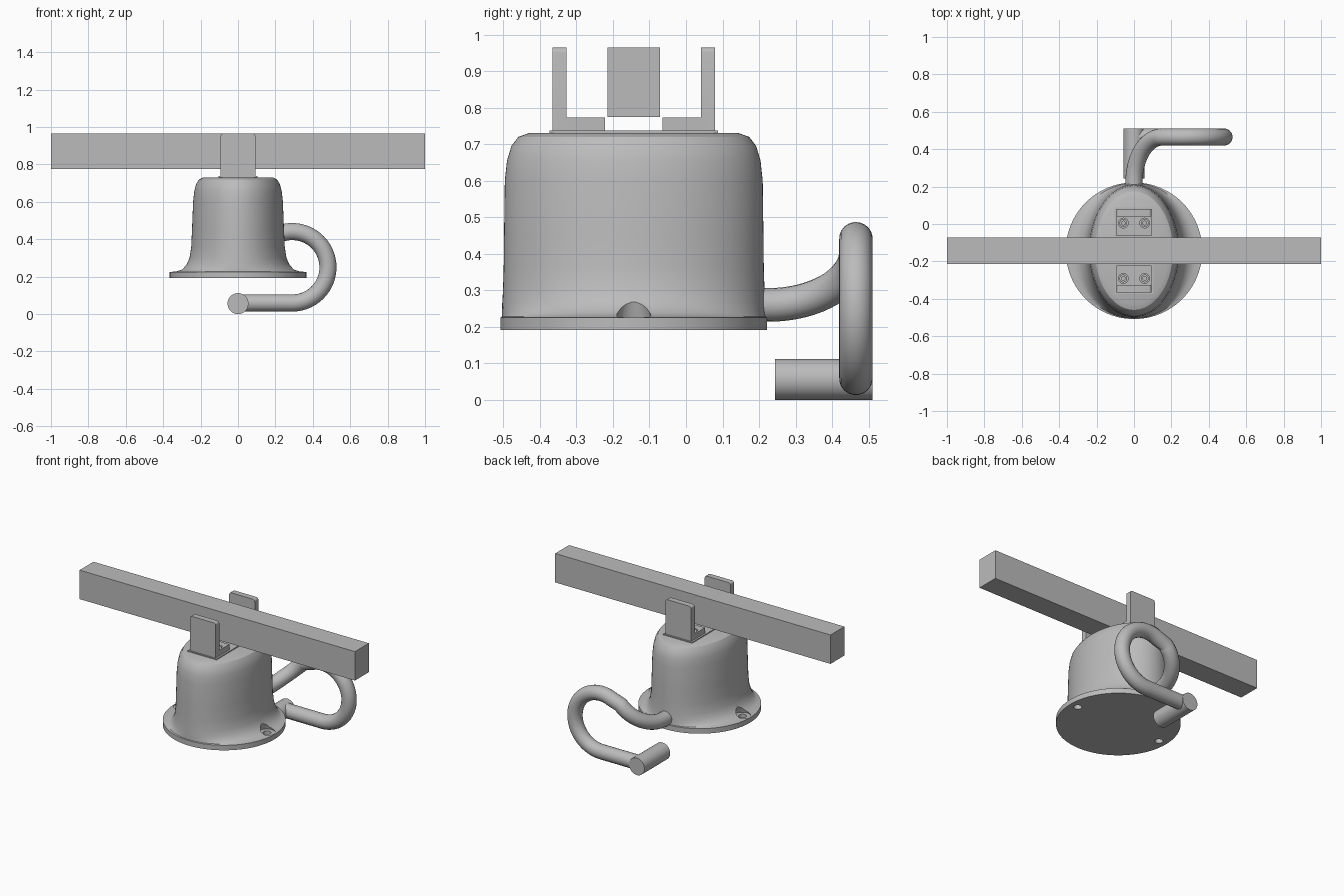
import bpy, bmesh
from math import sin, cos, pi, radians
from mathutils import Matrix, Vector

if "Cube" in bpy.data.objects:
    bpy.data.objects.remove(bpy.data.objects["Cube"])

CY = -0.143  # shared centre of body, beam and brackets

grey = bpy.data.materials.new("plain_grey")
grey.use_nodes = True
grey.diffuse_color = (0.5, 0.5, 0.5, 1)
grey.node_tree.nodes["Principled BSDF"].inputs["Base Color"].default_value = (0.5, 0.5, 0.5, 1)


def finish(name, bm):
    bmesh.ops.recalc_face_normals(bm, faces=bm.faces)
    mesh = bpy.data.meshes.new(name)
    bm.to_mesh(mesh)
    bm.free()
    mesh.materials.append(grey)
    obj = bpy.data.objects.new(name, mesh)
    bpy.context.collection.objects.link(obj)
    return obj


def activate(obj):
    bpy.ops.object.select_all(action='DESELECT')
    obj.select_set(True)
    bpy.context.view_layer.objects.active = obj


def smooth(obj, angle=32):
    activate(obj)
    bpy.ops.object.shade_smooth_by_angle(angle=radians(angle))


def box(name, x, y, z):
    bm = bmesh.new()
    size = Vector((x[1] - x[0], y[1] - y[0], z[1] - z[0]))
    mid = Vector((sum(x), sum(y), sum(z))) / 2
    bmesh.ops.create_cube(bm, size=1, matrix=Matrix.Translation(mid) @ Matrix.Diagonal(size.to_4d()))
    return finish(name, bm)


def cone(name, x, y, z, r1, r2=None, segments=32):
    bm = bmesh.new()
    bmesh.ops.create_cone(bm, cap_ends=True, segments=segments, radius1=r1,
                          radius2=r1 if r2 is None else r2, depth=z[1] - z[0],
                          matrix=Matrix.Translation((x, y, sum(z) / 2)))
    return finish(name, bm)


def cut(obj, cutter):
    cutter.hide_render = True
    mod = obj.modifiers.new("cut", 'BOOLEAN')
    mod.operation = 'DIFFERENCE'
    mod.solver = 'EXACT'
    mod.object = cutter
    activate(obj)
    bpy.ops.object.modifier_apply(modifier=mod.name)
    bpy.data.objects.remove(cutter)


# Bell-shaped body: oval rings (half width, half depth, height) over a round flange
rings = [(.365, .365, .192), (.365, .365, .225), (.33, .361, .228), (.3, .361, .239),
         (.275, .36, .265), (.259, .358, .3), (.25, .356, .36), (.246, .355, .45),
         (.24, .353, .6), (.234, .347, .655), (.224, .335, .695), (.208, .316, .72), (.184, .285, .731)]
SEG = 96
bm = bmesh.new()
loops = [[bm.verts.new((rx * cos(2 * pi * i / SEG), CY + ry * sin(2 * pi * i / SEG), z))
          for i in range(SEG)] for rx, ry, z in rings]
for low, high in zip(loops, loops[1:]):
    for i in range(SEG):
        j = (i + 1) % SEG
        bm.faces.new((low[i], low[j], high[j], high[i]))
bm.faces.new(loops[0][::-1])
bm.faces.new(loops[-1])
body = finish("bell_body", bm)

# Tapered screw pockets and through holes on both sides of the flange
for side in (-1, 1):
    cut(body, cone("pocket_cutter", side * .31, CY, (.222, .32), .05, .022))
    cut(body, cone("hole_cutter", side * .31, CY, (.1, .3), .024))
smooth(body)

# Low pad on the body top
box("top_pad", (-.105, .105), (CY - .23, CY + .23), (.72, .737))

# Square beam
box("cross_beam", (-1, 1), (CY - .072, CY + .072), (.775, .965))

# Mirrored L brackets with rounded upper corners and screws in the feet
for side, name in ((-1, "front"), (1, "back")):
    bm = bmesh.new()
    profile = [(.079, .73), (.222, .73), (.222, .965), (.184, .965), (.184, .773), (.079, .773)]
    face = bm.faces.new([bm.verts.new((-.093, CY + side * d, z)) for d, z in profile])
    out = bmesh.ops.extrude_face_region(bm, geom=[face])
    bmesh.ops.translate(bm, vec=(.186, 0, 0), verts=[v for v in out["geom"] if isinstance(v, bmesh.types.BMVert)])
    corners = [e for e in bm.edges if all(v.co.z > .96 for v in e.verts)
               and abs(e.verts[0].co.x - e.verts[1].co.x) < .01]
    bmesh.ops.bevel(bm, geom=corners, offset=.014, segments=4, profile=.5, affect='EDGES')
    bracket = finish(name + "_bracket", bm)
    for x in (-.057, .057):
        y = CY + side * .148
        cut(bracket, cone("bore_cutter", x, y, (.755, .8), .026))
        screw = cone(name + "_screw", x, y, (.74, .77), .021)
        cut(screw, cone("socket_cutter", x, y, (.76, .8), .011, segments=6))
        smooth(screw)
    smooth(bracket)

# Bent pipe: rising quarter turn, round loop, then straight run to the handle
points = [(0, .15, .26)]
for i in range(17):
    a = i / 16 * pi / 2
    points.append((.15 * (1 - cos(a)), .225 + .24 * sin(a), .26 + .145 * (1 - cos(a))))
for i in range(33):
    a = radians(115 - 205 * i / 32)
    points.append((.29 + .191 * cos(a), .465, .25 + .191 * sin(a)))
points.append((0, .465, .059))
curve = bpy.data.curves.new("bent_pipe", 'CURVE')
curve.dimensions = '3D'
curve.bevel_depth = .046
curve.bevel_resolution = 8
curve.use_fill_caps = True
spline = curve.splines.new('POLY')
spline.points.add(len(points) - 1)
for p, co in zip(spline.points, points):
    p.co = (*co, 1)
curve.materials.append(grey)
pipe = bpy.data.objects.new("bent_pipe", curve)
bpy.context.collection.objects.link(pipe)
activate(pipe)
bpy.ops.object.convert(target='MESH')
smooth(bpy.context.view_layer.objects.active)

# Round handle lying along the depth
bm = bmesh.new()
bmesh.ops.create_cone(bm, cap_ends=True, segments=48, radius1=.056, radius2=.056, depth=.267,
                      matrix=Matrix.Translation((0, .3775, .056)) @ Matrix.Rotation(pi / 2, 4, 'X'))
smooth(finish("handle", bm))
